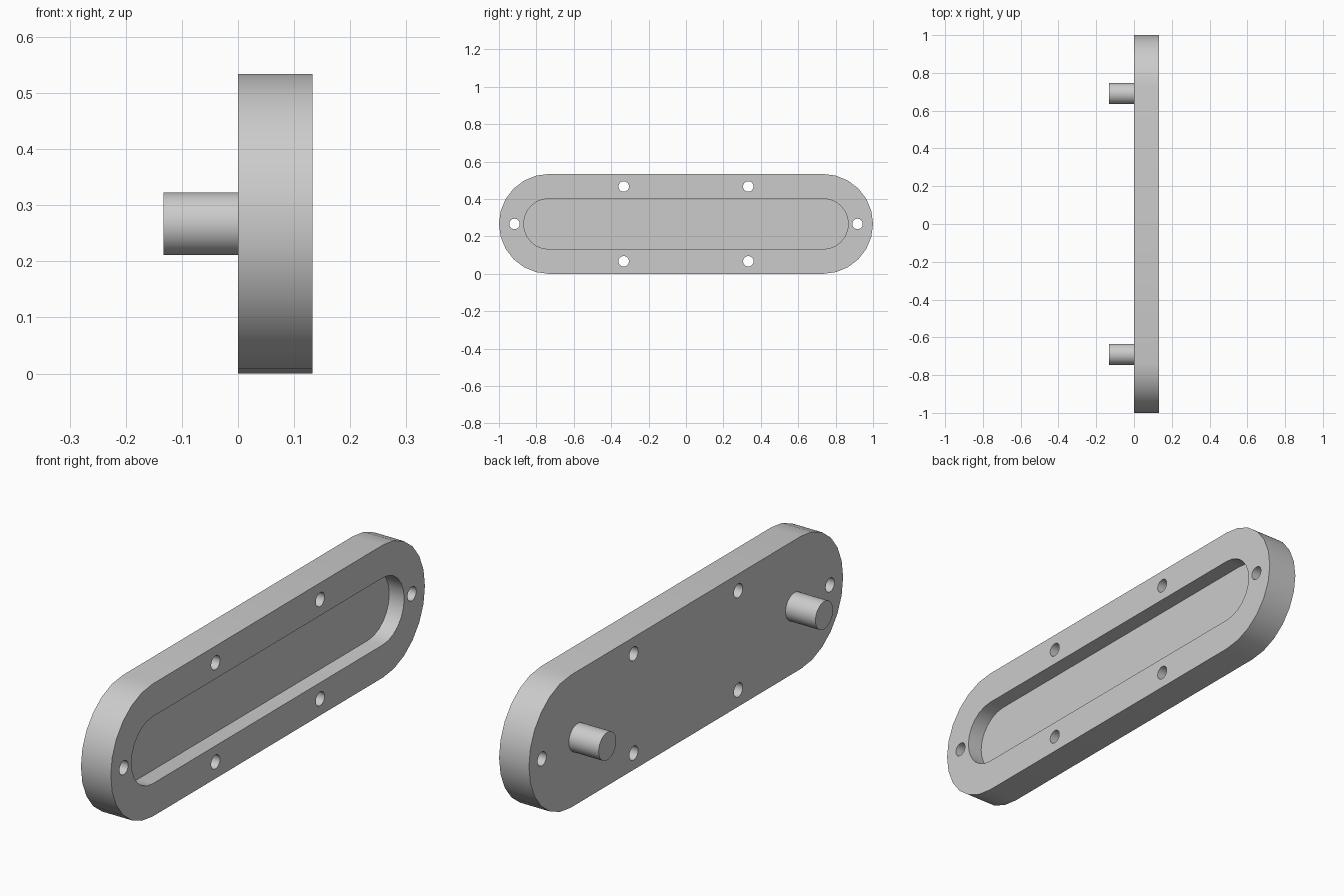
import bpy, bmesh
from math import sin, cos, pi, radians

if "Cube" in bpy.data.objects:
    bpy.data.objects.remove(bpy.data.objects["Cube"], do_unlink=True)

MID = 0.267      # height of the long axis
THICK = 0.133    # plate thickness

grey = bpy.data.materials.new("light_grey")
grey.use_nodes = True
grey.diffuse_color = (0.6, 0.6, 0.6, 1)
grey.node_tree.nodes["Principled BSDF"].inputs["Base Color"].default_value = (0.6, 0.6, 0.6, 1)


def slot(half_straight, r, steps):
    """Outline with two half-round ends, in (y, z)."""
    pts = []
    for side in (1, -1):
        for i in range(steps + 1):
            a = -pi / 2 + pi * i / steps
            pts.append((side * (half_straight + r * cos(a)), MID + side * r * sin(a)))
    return pts


def circle(y, z, r, steps=32):
    return [(y + r * cos(2 * pi * i / steps), z + r * sin(2 * pi * i / steps))
            for i in range(steps)]


def prism(name, outline, x0, x1):
    """Extrude a (y, z) outline along x."""
    bm = bmesh.new()
    face = bm.faces.new([bm.verts.new((x0, y, z)) for y, z in outline])
    ext = bmesh.ops.extrude_face_region(bm, geom=[face])
    verts = [v for v in ext["geom"] if isinstance(v, bmesh.types.BMVert)]
    bmesh.ops.translate(bm, verts=verts, vec=(x1 - x0, 0, 0))
    bmesh.ops.recalc_face_normals(bm, faces=bm.faces)
    mesh = bpy.data.meshes.new(name)
    bm.to_mesh(mesh)
    bm.free()
    mesh.materials.append(grey)
    obj = bpy.data.objects.new(name, mesh)
    bpy.context.collection.objects.link(obj)
    return obj


def activate(obj):
    bpy.ops.object.select_all(action="DESELECT")
    obj.select_set(True)
    bpy.context.view_layer.objects.active = obj


def smooth(obj):
    activate(obj)
    bpy.ops.object.shade_smooth_by_angle(angle=radians(30))


# Plate with rounded ends
plate = prism("plate", slot(0.733, 0.267, 12), 0, THICK)

# Shallow recess and six through holes
cutters = [prism("recess_cutter", slot(0.733, 0.135, 12), THICK / 2, THICK + 0.1)]
holes = [(s * 0.333, MID + t * 0.2) for s in (1, -1) for t in (1, -1)]
holes += [(s * 0.917, MID) for s in (1, -1)]
for y, z in holes:
    cutters.append(prism("hole_cutter", circle(y, z, 0.028, 24), -0.1, THICK + 0.1))

for cutter in cutters:
    cutter.hide_render = True
    activate(plate)
    mod = plate.modifiers.new("cut", "BOOLEAN")
    mod.operation = "DIFFERENCE"
    mod.solver = "EXACT"
    mod.object = cutter
    bpy.ops.object.modifier_apply(modifier=mod.name)
    bpy.data.objects.remove(cutter, do_unlink=True)
smooth(plate)

# Locating pegs on the back of the plate
for name, y in (("front_peg", -0.69), ("rear_peg", 0.69)):
    smooth(prism(name, circle(y, MID, 0.056), -THICK, 0))
